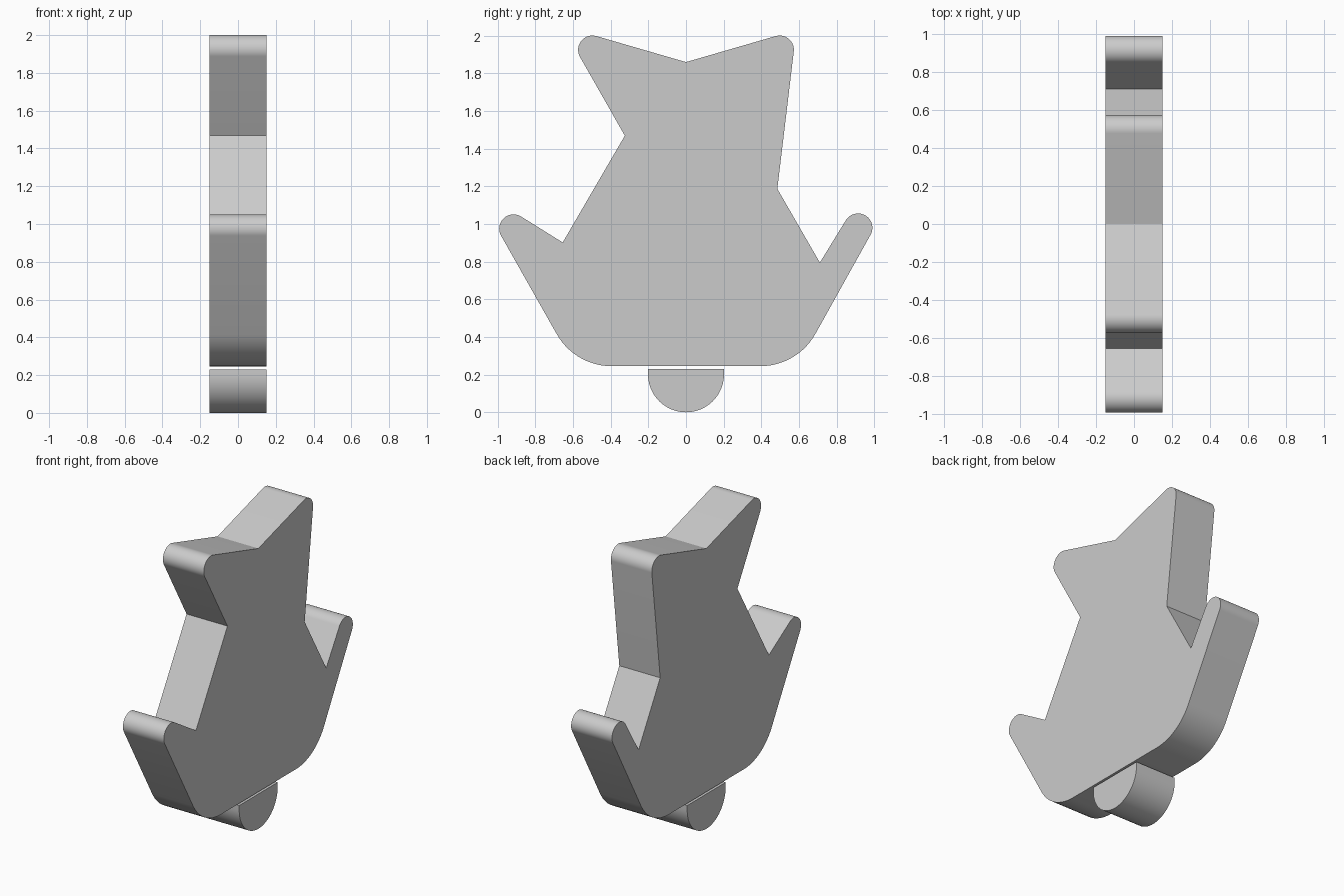
import bpy, bmesh, math
from mathutils import Vector

if "Cube" in bpy.data.objects:
    bpy.data.objects.remove(bpy.data.objects["Cube"])

HALF_X = 0.15


def rounded_outline(nodes, step=math.radians(5)):
    """Counter-clockwise (y, z, radius) nodes joined by tangent lines; radius 0 is a sharp corner."""
    n = len(nodes)
    normals = []
    for i in range(n):
        y0, z0, r0 = nodes[i]
        y1, z1, r1 = nodes[(i + 1) % n]
        d = Vector((y1 - y0, z1 - z0))
        normals.append(math.atan2(d.y, d.x) - math.acos((r0 - r1) / d.length))
    pts = []
    for i, (y, z, r) in enumerate(nodes):
        if r == 0:
            pts.append((y, z))
            continue
        sweep = (normals[i] - normals[i - 1]) % (2 * math.pi)
        k = max(2, math.ceil(sweep / step))
        for j in range(k + 1):
            a = normals[i - 1] + sweep * j / k
            pts.append((y + r * math.cos(a), z + r * math.sin(a)))
    return pts


def slab(name, pts):
    """Extrude a y-z outline through the thickness."""
    bm = bmesh.new()
    face = bm.faces.new([bm.verts.new((-HALF_X, y, z)) for y, z in pts])
    ext = bmesh.ops.extrude_face_region(bm, geom=[face], use_keep_orig=True)
    moved = [v for v in ext["geom"] if isinstance(v, bmesh.types.BMVert)]
    bmesh.ops.translate(bm, verts=moved, vec=(2 * HALF_X, 0, 0))
    bmesh.ops.recalc_face_normals(bm, faces=bm.faces[:])
    mesh = bpy.data.meshes.new(name)
    bm.to_mesh(mesh)
    bm.free()
    obj = bpy.data.objects.new(name, mesh)
    bpy.context.collection.objects.link(obj)
    bpy.ops.object.select_all(action='DESELECT')
    bpy.context.view_layer.objects.active = obj
    obj.select_set(True)
    bpy.ops.object.shade_smooth_by_angle(angle=math.radians(20))
    return obj


# Body plate: rounded base, two side tips, notches and two top tips
slab("body_plate", rounded_outline([
    (-0.395, 0.58, 0.335), (0.395, 0.58, 0.335),
    (0.914, 0.98, 0.076), (0.711, 0.795, 0),
    (0.485, 1.187, 0), (0.497, 1.925, 0.076),
    (0, 1.86, 0),
    (-0.497, 1.925, 0.076), (-0.325, 1.469, 0),
    (-0.655, 0.902, 0), (-0.916, 0.975, 0.076),
]))

# Half-round foot just below the plate
arc = [math.pi * (1 + i / 40) for i in range(41)]
foot = [(0.202 * math.cos(a), 0.202 + 0.202 * math.sin(a)) for a in arc]
slab("half_round_foot", foot + [(0.202, 0.231), (-0.202, 0.231)])
